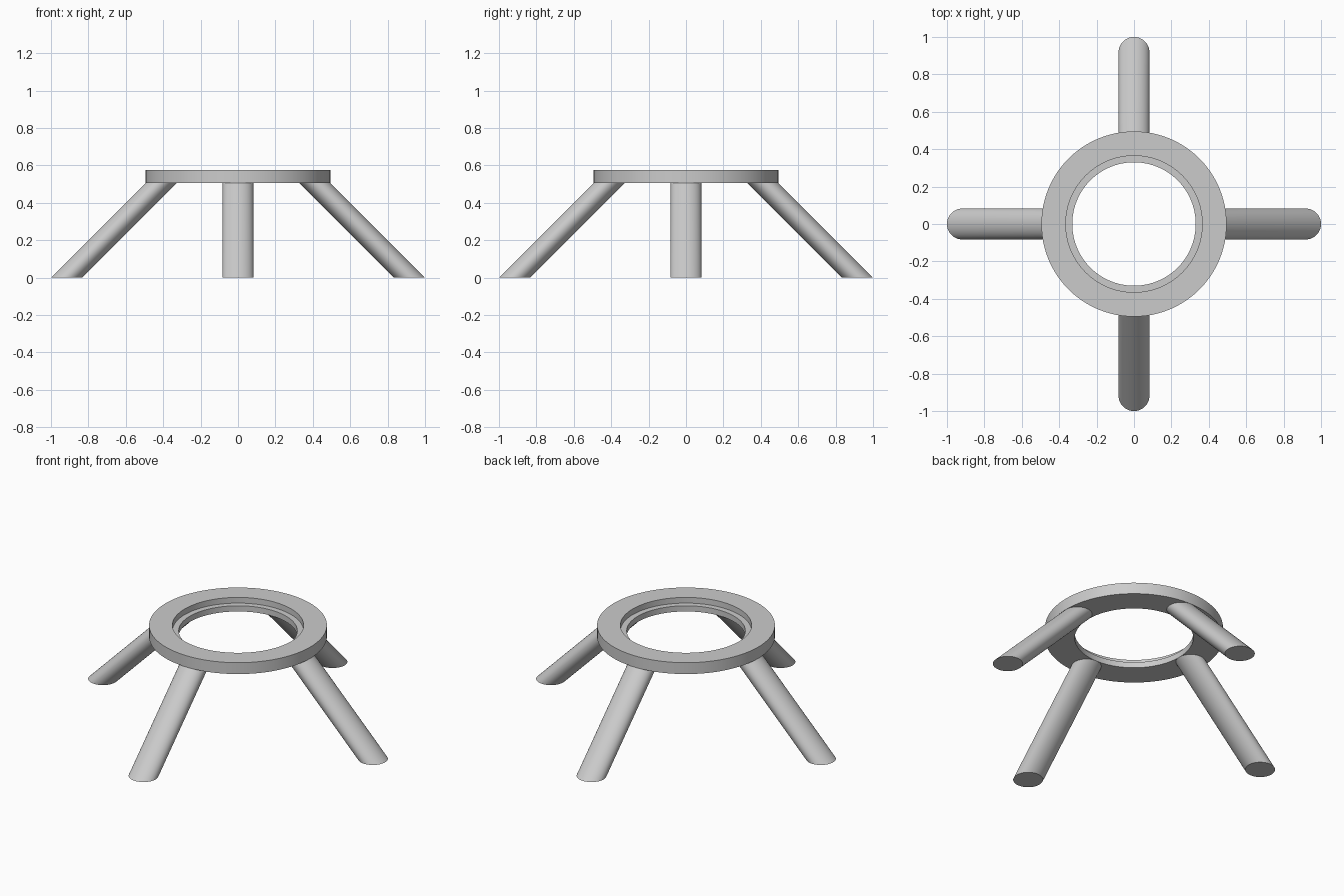
import bpy
import bmesh
import math
from mathutils import Matrix, Vector

cube = bpy.data.objects.get("Cube")
if cube:
    bpy.data.objects.remove(cube, do_unlink=True)

# Single grey material
grey = bpy.data.materials.new("plain grey")
grey.use_nodes = True
colour = (0.6, 0.6, 0.6, 1)
grey.diffuse_color = colour
grey.node_tree.nodes["Principled BSDF"].inputs["Base Color"].default_value = colour

RING_BOTTOM, RING_TOP, LEDGE = 0.505, 0.575, 0.54
LEG_RADIUS, FOOT_CENTRE = 0.083, 0.917


def finish(name, bm):
    bmesh.ops.recalc_face_normals(bm, faces=bm.faces)
    mesh = bpy.data.meshes.new(name)
    bm.to_mesh(mesh)
    bm.free()
    mesh.materials.append(grey)
    obj = bpy.data.objects.new(name, mesh)
    bpy.context.collection.objects.link(obj)
    bpy.ops.object.select_all(action="DESELECT")
    obj.select_set(True)
    bpy.context.view_layer.objects.active = obj
    bpy.ops.object.shade_smooth_by_angle(angle=math.radians(30))
    return obj


# Ring with a stepped inner seat, lathed from its cross-section
profile = [(0.33, RING_BOTTOM), (0.495, RING_BOTTOM), (0.495, RING_TOP),
           (0.365, RING_TOP), (0.365, LEDGE), (0.33, LEDGE)]
bm = bmesh.new()
verts = [bm.verts.new((r, 0, z)) for r, z in profile]
edges = [bm.edges.new((v, verts[i - 1])) for i, v in enumerate(verts)]
bmesh.ops.spin(bm, geom=verts + edges, cent=(0, 0, 0), axis=(0, 0, 1),
               angle=math.tau, steps=96)
bmesh.ops.remove_doubles(bm, verts=bm.verts, dist=0.0001)
finish("ring", bm)

# Slanted legs: upright cylinders sheared inwards at 45 degrees
for i, name in enumerate(["left_leg", "back_leg", "right_leg", "front_leg"]):
    bm = bmesh.new()
    bmesh.ops.create_cone(bm, cap_ends=True, segments=48, radius1=LEG_RADIUS,
                          radius2=LEG_RADIUS, depth=RING_BOTTOM,
                          matrix=Matrix.Translation((FOOT_CENTRE, 0, RING_BOTTOM / 2)))
    turn = Matrix.Rotation(i * math.pi / 2, 3, "Z")
    for v in bm.verts:
        v.co = turn @ Vector((v.co.x - v.co.z, v.co.y, v.co.z))
    finish(name, bm)
